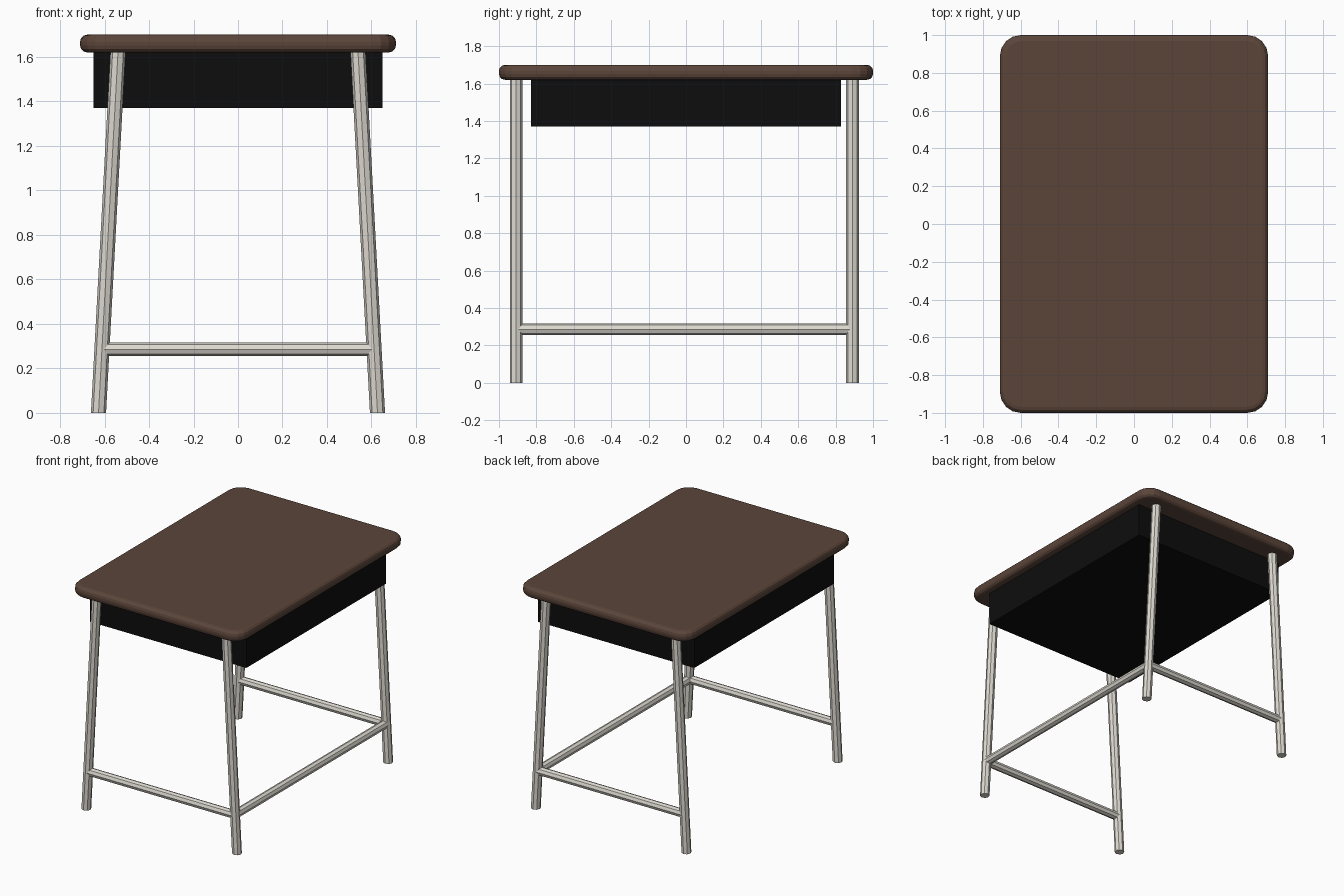
import bpy, bmesh
from mathutils import Vector

if "Cube" in bpy.data.objects:
    bpy.data.objects.remove(bpy.data.objects["Cube"])

def material(name, rgb):
    m = bpy.data.materials.new(name)
    m.diffuse_color = (*rgb, 1)
    m.use_nodes = True
    m.node_tree.nodes["Principled BSDF"].inputs["Base Color"].default_value = m.diffuse_color
    return m

WOOD = material("brown_wood", (0.105, 0.060, 0.042))
BLACK = material("black_metal", (0.004, 0.004, 0.004))
STEEL = material("pale_steel", (0.72, 0.69, 0.63))

def finish(bm, name, mat):
    bmesh.ops.recalc_face_normals(bm, faces=bm.faces)
    me = bpy.data.meshes.new(name)
    bm.to_mesh(me)
    bm.free()
    me.materials.append(mat)
    ob = bpy.data.objects.new(name, me)
    bpy.context.collection.objects.link(ob)
    return ob

def box(size, centre):
    bm = bmesh.new()
    bmesh.ops.create_cube(bm, size=1)
    bmesh.ops.scale(bm, vec=size, verts=bm.verts)
    bmesh.ops.translate(bm, vec=centre, verts=bm.verts)
    return bm

def tube(name, a, b, radius, side, sides=8):
    """Prism between two rings; each ring lies in the plane of 'side' and 'other'."""
    a, b, u = Vector(a), Vector(b), Vector(side)
    # end rings stay level on upright legs so that they sit flat on the floor
    axis = Vector((0, 0, 1)) if abs(b.z - a.z) > 0.5 else (b - a).normalized()
    rot = axis.to_track_quat('Z', 'Y')
    bm = bmesh.new()
    bmesh.ops.create_circle(bm, cap_ends=True, segments=sides, radius=radius)
    bmesh.ops.rotate(bm, cent=(0, 0, 0), matrix=rot.to_matrix(), verts=bm.verts)
    bmesh.ops.translate(bm, vec=a, verts=bm.verts)
    ext = bmesh.ops.extrude_face_region(bm, geom=bm.faces[:], use_keep_orig=True)
    top = [g for g in ext["geom"] if isinstance(g, bmesh.types.BMVert)]
    bmesh.ops.translate(bm, vec=b - a, verts=top)
    return finish(bm, name, STEEL)

# Table top: rounded corners, then rounded rim
bm = box((1.42, 2.0, 0.08), (0, 0, 1.66))
upright = [e for e in bm.edges if abs(e.verts[0].co.z - e.verts[1].co.z) > 0.01]
bmesh.ops.bevel(bm, geom=upright, offset=0.11, segments=4, profile=0.5, affect='EDGES')
rim = [e for e in bm.edges if abs(e.verts[0].co.z - e.verts[1].co.z) < 0.001]
bmesh.ops.bevel(bm, geom=rim, offset=0.032, segments=3, profile=0.5, affect='EDGES')
finish(bm, "table_top", WOOD)

# Book box under the top
finish(box((1.30, 1.66, 0.25), (0, 0, 1.495)), "book_box", BLACK)

# Splayed legs, and a short stretcher at each end
H = 0.286
for end, y in (("front", -0.908), ("back", 0.89)):
    for label, s in (("left", -1), ("right", 1)):
        tube(f"{end}_{label}_leg", (s * 0.627, y, 0), (s * 0.539, y, 1.63), 0.034, (1, 0, 0))
    tube(f"{end}_stretcher", (-0.61, y, H), (0.61, y, H), 0.031, (0, 1, 0))

# Long stretcher on the right side only
tube("side_stretcher", (0.61, -0.908, H), (0.61, 0.89, H), 0.031, (1, 0, 0))
